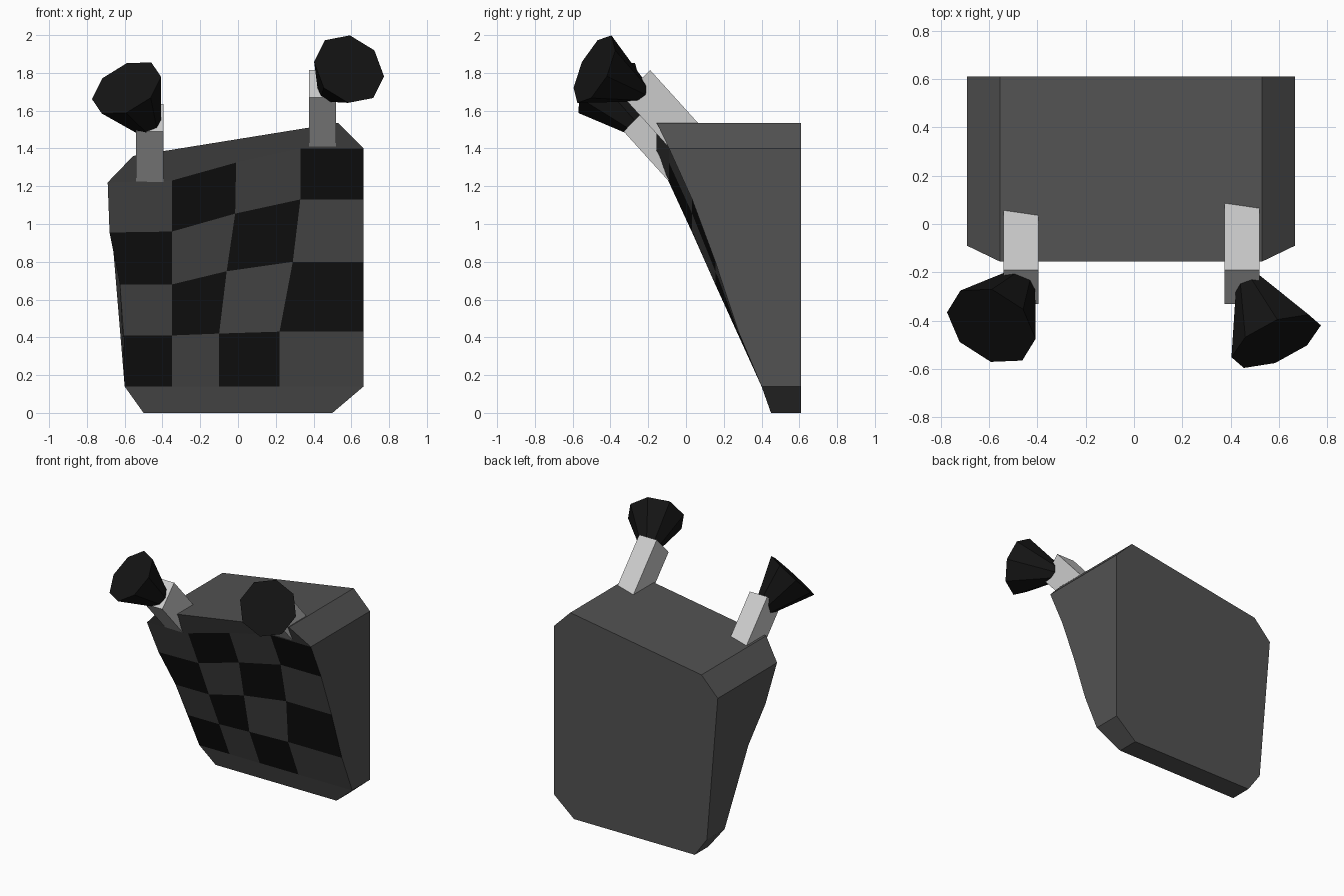
import bpy, bmesh, math
from mathutils import Vector

if "Cube" in bpy.data.objects:
    bpy.data.objects.remove(bpy.data.objects["Cube"])


def material(name, v):
    m = bpy.data.materials.new(name)
    m.diffuse_color = (v, v, v, 1)
    m.use_nodes = True
    m.node_tree.nodes["Principled BSDF"].inputs["Base Color"].default_value = m.diffuse_color
    return m


charcoal = material("charcoal", 0.085)
black = material("black", 0.007)


def finish(name, bm, mats=()):
    bmesh.ops.recalc_face_normals(bm, faces=bm.faces)
    me = bpy.data.meshes.new(name)
    bm.to_mesh(me)
    bm.free()
    for m in mats:
        me.materials.append(m)
    ob = bpy.data.objects.new(name, me)
    bpy.context.collection.objects.link(ob)
    return ob


def body():
    bm = bmesh.new()
    # Sloping front: rows of (x, z) points, each row at one depth
    rows = [
        (0.40, [(-.60, .14), (-.35, .14), (-.10, .14), (.22, .14), (.665, .14)]),
        (0.2775, [(-.605, .41), (-.35, .41), (-.10, .42), (.22, .43), (.665, .43)]),
        (0.155, [(-.625, .68), (-.35, .68), (-.06, .75), (.29, .80), (.665, .80)]),
        (0.0325, [(-.68, .955), (-.35, .96), (-.015, 1.055), (.33, 1.13), (.665, 1.13)]),
        (-0.09, [(-.69, 1.22), (-.35, 1.23), (-.01, 1.325), (.33, 1.40), (.665, 1.40)]),
    ]
    g = [[bm.verts.new((x, y, z)) for x, z in pts] for y, pts in rows]

    # Checker pattern as face materials
    for r in range(4):
        for c in range(4):
            f = bm.faces.new((g[r][c], g[r][c + 1], g[r + 1][c + 1], g[r + 1][c]))
            f.material_index = 1 if (r + c) % 2 == 0 else 0

    # Cut-off corners above and below the pattern
    bl, br = (bm.verts.new((x, .45, 0)) for x in (-.5, .5))
    tl = bm.verts.new((-.555, -.155, 1.36))
    tr = bm.verts.new((.53, -.155, 1.535))
    bm.faces.new([bl, br] + g[0][::-1])
    bm.faces.new(g[4] + [tr, tl])

    # Flat back and the walls joining it to the front outline
    right = [row[4] for row in g]
    left = [row[0] for row in g][::-1]
    chains = [[bl, br], [br, right[0]], right, [right[-1], tr], [tr, tl],
              [tl, left[0]], left, [left[-1], bl]]
    back = [bm.verts.new((ch[0].co.x, .61, ch[0].co.z)) for ch in chains]
    bm.faces.new(back)
    for i, ch in enumerate(chains):
        bm.faces.new(ch + [back[(i + 1) % 8], back[i]])
    return finish("body", bm, (charcoal, black))


def stalk(name, x0, x1, z):
    # Square bar leaning forward, its lower end sunk into the body
    run = Vector((0, 0.67, -0.74)) * 0.42
    a, b = Vector((0, -.33, z)), Vector((0, -.19, z + .145))
    profile = [a, b, b + run, a + run]
    bm = bmesh.new()
    f = bm.faces.new([bm.verts.new((x0, p.y, p.z)) for p in profile])
    ext = bmesh.ops.extrude_face_region(bm, geom=[f], use_keep_orig=True)
    verts = [e for e in ext["geom"] if isinstance(e, bmesh.types.BMVert)]
    bmesh.ops.translate(bm, verts=verts, vec=(x1 - x0, 0, 0))
    return finish(name, bm)


def cone_tip(name, apex, center, turn, radius=0.2):
    # Eight-sided cone, apex inside the stalk, wide end facing outward
    apex, center = Vector(apex), Vector(center)
    n = (center - apex).normalized()
    up = (Vector((0, 0, 1)) - n * n.z).normalized()
    side = up.cross(n) * -1
    if side.x < 0:
        side.negate()
    bm = bmesh.new()
    ring = []
    for i in range(8):
        t = math.radians(turn + 45 * i)
        ring.append(bm.verts.new(center + radius * (up * math.cos(t) + side * math.sin(t))))
    tip = bm.verts.new(apex)
    bm.faces.new(ring)
    for i in range(8):
        bm.faces.new((ring[i], ring[(i + 1) % 8], tip))
    return finish(name, bm, (black,))


body()
stalk("left_stalk", -.54, -.395, 1.49)
stalk("right_stalk", .375, .52, 1.67)
cone_tip("left_cone", (-.41, -.15, 1.41), (-.59, -.42, 1.72), 21)
cone_tip("right_cone", (.43, -.14, 1.65), (.588, -.485, 1.82), 12)
